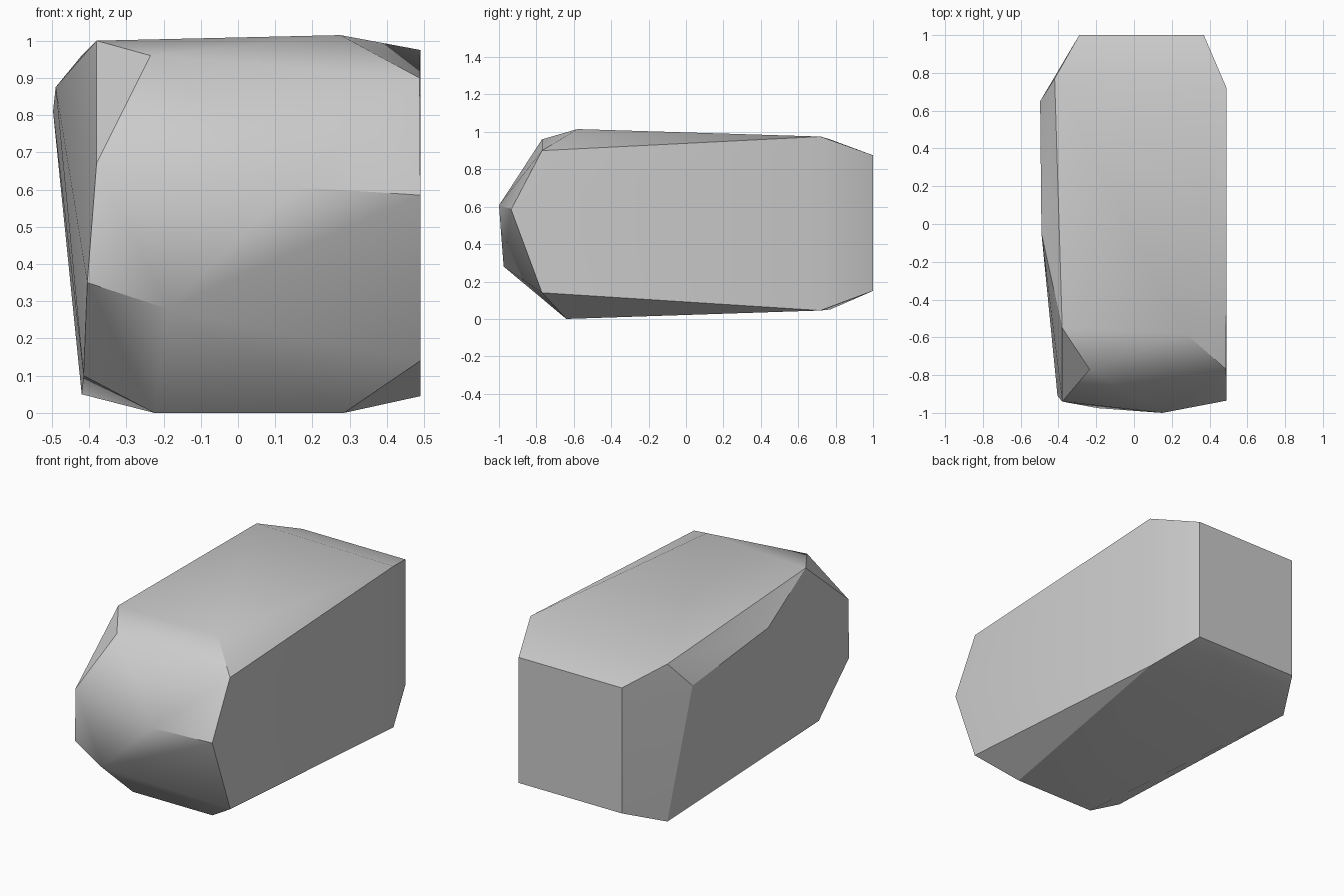
import bpy
import bmesh

# Remove the default object
default_cube = bpy.data.objects.get("Cube")
if default_cube:
    bpy.data.objects.remove(default_cube, do_unlink=True)


def make_material(name, colour):
    material = bpy.data.materials.new(name)
    material.use_nodes = True
    material.diffuse_color = colour
    shader = next(n for n in material.node_tree.nodes if n.type == 'BSDF_PRINCIPLED')
    shader.inputs["Base Color"].default_value = colour
    shader.inputs["Roughness"].default_value = 0.8
    return material


def make_hull(name, corners, material):
    """Wrap the corners in a convex faceted block."""
    bm = bmesh.new()
    for corner in corners:
        bm.verts.new(corner)
    hull = bmesh.ops.convex_hull(bm, input=bm.verts[:])
    spare = {v for v in hull["geom_interior"] + hull["geom_unused"]
             if isinstance(v, bmesh.types.BMVert) and v.is_valid}
    bmesh.ops.delete(bm, geom=list(spare), context='VERTS')
    bmesh.ops.recalc_face_normals(bm, faces=bm.faces[:])
    mesh = bpy.data.meshes.new(name)
    bm.to_mesh(mesh)
    bm.free()
    mesh.materials.append(material)
    block = bpy.data.objects.new(name, mesh)
    bpy.context.collection.objects.link(block)
    return block


# Flat back end, a plain rectangle
back_end = [(x, 1, z) for x in (-.29, .37) for z in (.15, .875)]

# Shoulders where the long sides begin to taper toward the back
back_shoulders = [(.49, .72, .045), (.49, .72, .975),
                  (-.42, .77, .05), (-.42, .77, .96)]

# Bulge along the upper left-hand side of the block
side_bulge = [(-.497, .65, .81), (-.49, -.05, .875)]

# Chipped front rim of the top
top_rim = [(-.38, -.55, 1), (-.235, -.77, .96),
           (.275, -.58, 1.015), (.488, -.77, .9)]

# Blunt nose
nose = [(-.38, -.94, .67), (.15, -1, .607), (.49, -.935, .585),
        (-.405, -.91, .35), (-.19, -.975, .28)]

# Front rim of the underside
bottom_rim = [(.49, -.77, .14), (.285, -.64, 0),
              (-.225, -.64, 0), (-.415, -.62, .1)]

stone_grey = make_material("stone grey", (.6, .6, .6, 1))
corners = back_end + back_shoulders + side_bulge + top_rim + nose + bottom_rim
stone = make_hull("stone_block", corners, stone_grey)

# Soft facets with the strong ridges kept sharp
bpy.ops.object.select_all(action='DESELECT')
stone.select_set(True)
bpy.context.view_layer.objects.active = stone
bpy.ops.object.shade_smooth_by_angle()
